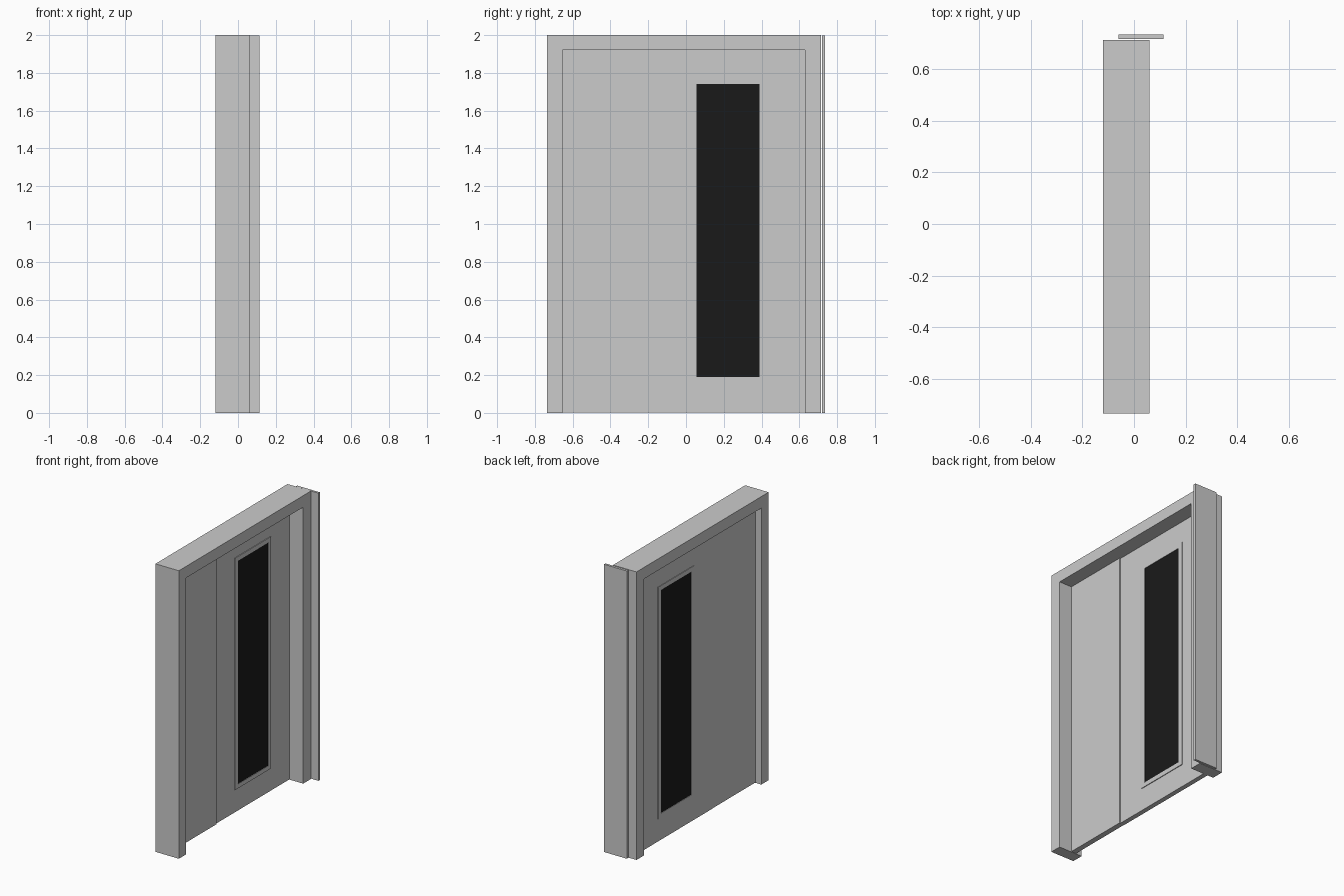
import bpy, bmesh

if "Cube" in bpy.data.objects:
    bpy.data.objects.remove(bpy.data.objects["Cube"])


def prism(name, outline, x0, x1):
    """Extrude a (y, z) outline from x0 to x1."""
    bm = bmesh.new()
    face = bm.faces.new([bm.verts.new((x0, y, z)) for y, z in outline])
    ext = bmesh.ops.extrude_face_region(bm, geom=[face])
    verts = [g for g in ext["geom"] if isinstance(g, bmesh.types.BMVert)]
    bmesh.ops.translate(bm, verts=verts, vec=(x1 - x0, 0, 0))
    bmesh.ops.recalc_face_normals(bm, faces=bm.faces)
    mesh = bpy.data.meshes.new(name)
    bm.to_mesh(mesh)
    bm.free()
    obj = bpy.data.objects.new(name, mesh)
    bpy.context.collection.objects.link(obj)
    return obj


def rect(y0, z0, y1, z1):
    return [(y0, z0), (y1, z0), (y1, z1), (y0, z1)]


def ring(name, outer, inner, x0, x1):
    """Rectangular frame between two (y, z) rectangles, x0 to x1."""
    bm = bmesh.new()
    loops = [[bm.verts.new((x, y, z)) for y, z in rect(*r)]
             for x, r in ((x0, outer), (x1, outer), (x1, inner), (x0, inner))]
    for k in range(4):
        a, b = loops[k], loops[(k + 1) % 4]
        for i in range(4):
            j = (i + 1) % 4
            bm.faces.new((a[i], a[j], b[j], b[i]))
    bmesh.ops.recalc_face_normals(bm, faces=bm.faces)
    mesh = bpy.data.meshes.new(name)
    bm.to_mesh(mesh)
    bm.free()
    obj = bpy.data.objects.new(name, mesh)
    bpy.context.collection.objects.link(obj)
    return obj


# Door frame: two jambs and a lintel in one profile
prism("door_frame", [(-0.735, 0), (-0.655, 0), (-0.655, 1.92), (0.63, 1.92),
                     (0.63, 0), (0.715, 0), (0.715, 2.0), (-0.735, 2.0)], -0.12, 0.06)

# Thin plate beside the frame
prism("side_plate", rect(0.719, 0, 0.735, 1.998), -0.06, 0.115)

# Fixed leaf, slightly proud of the windowed leaf
prism("fixed_leaf", rect(-0.655, 0.003, -0.184, 1.92), -0.075, -0.037)

# Windowed leaf, raised rim and glass
rim = (0.025, 0.16, 0.42, 1.77)
pane = (0.055, 0.19, 0.39, 1.74)
ring("window_leaf", (-0.184, 0.003, 0.63, 1.92), rim, -0.077, -0.044)
ring("window_rim", rim, pane, -0.081, -0.039)
glass = prism("window_glass", rect(*pane), -0.078, -0.042)
black = bpy.data.materials.new("dark_glass")
black.diffuse_color = (0.01, 0.01, 0.01, 1)
black.use_nodes = True
black.node_tree.nodes["Principled BSDF"].inputs["Base Color"].default_value = black.diffuse_color
glass.data.materials.append(black)
